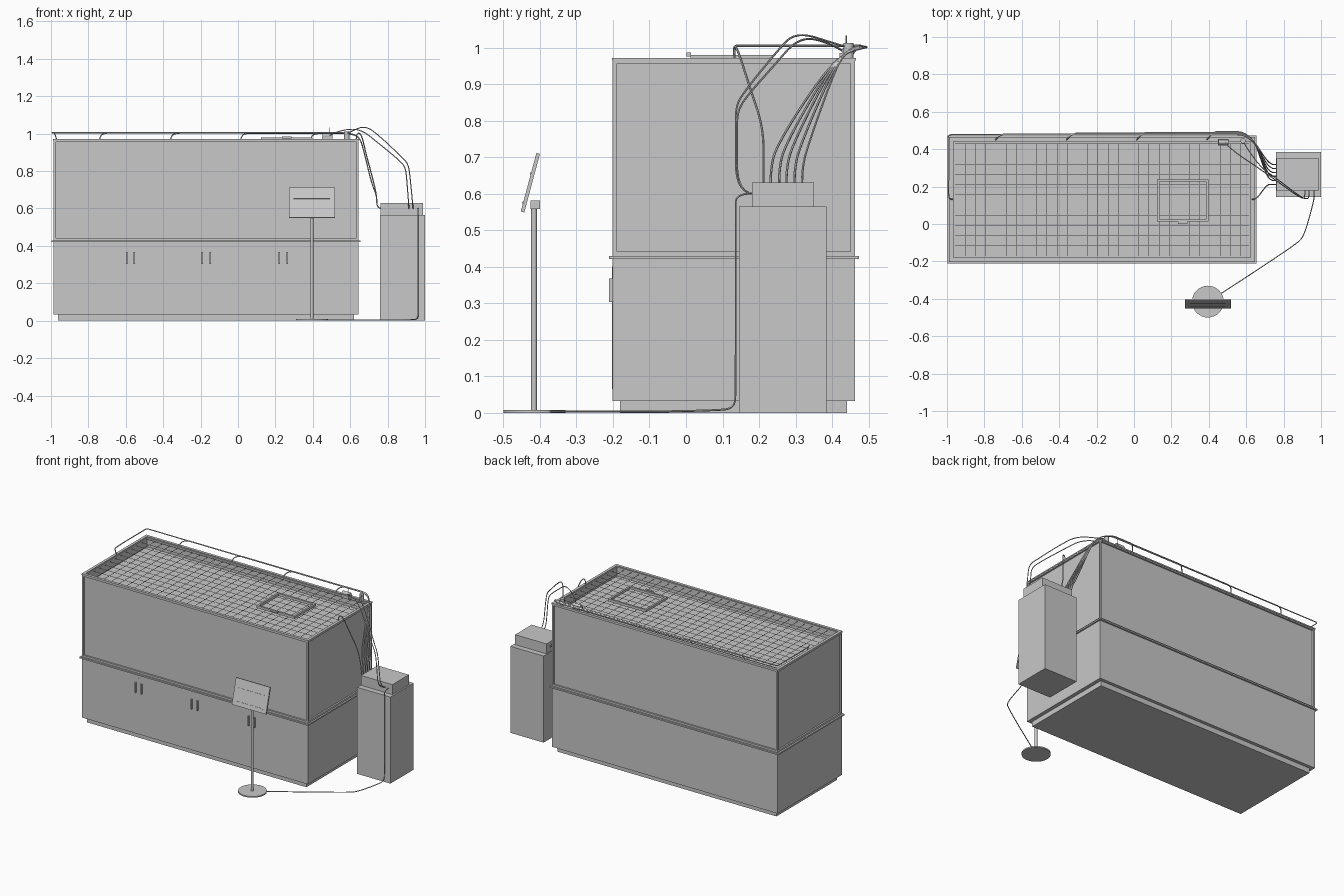
import bpy, bmesh, math
from mathutils import Matrix

if "Cube" in bpy.data.objects:
    bpy.data.objects.remove(bpy.data.objects["Cube"], do_unlink=True)

grey = bpy.data.materials.new("plain grey")
grey.use_nodes = True
colour = (0.58, 0.58, 0.58, 1)
grey.diffuse_color = colour
grey.node_tree.nodes["Principled BSDF"].inputs["Base Color"].default_value = colour


def finish(name, bm):
    mesh = bpy.data.meshes.new(name)
    bm.to_mesh(mesh)
    bm.free()
    mesh.materials.append(grey)
    ob = bpy.data.objects.new(name, mesh)
    bpy.context.collection.objects.link(ob)
    return ob


def add_box(bm, x, y, z):
    size = [b - a for a, b in (x, y, z)]
    mid = [(a + b) / 2 for a, b in (x, y, z)]
    bmesh.ops.create_cube(bm, size=1, matrix=Matrix.Translation(mid) @ Matrix.Diagonal((*size, 1)))


def boxes(name, *parts):
    bm = bmesh.new()
    for part in parts:
        add_box(bm, *part)
    return finish(name, bm)


def frame(name, x, y, z, w):
    # rectangular border lying flat
    (x0, x1), (y0, y1) = x, y
    return boxes(name, (x, (y0, y0 + w), z), (x, (y1 - w, y1), z),
                 ((x0, x0 + w), (y0 + w, y1 - w), z), ((x1 - w, x1), (y0 + w, y1 - w), z))


def cylinder(name, centre, radius, height, axis="Z", sides=32):
    bm = bmesh.new()
    turn = Matrix.Rotation(math.pi / 2, 4, "Y") if axis == "X" else Matrix()
    bmesh.ops.create_cone(bm, cap_ends=True, segments=sides, radius1=radius, radius2=radius,
                          depth=height, matrix=Matrix.Translation(centre) @ turn)
    ob = finish(name, bm)
    shade(ob)
    return ob


def shade(ob):
    bpy.ops.object.select_all(action="DESELECT")
    ob.select_set(True)
    bpy.context.view_layer.objects.active = ob
    bpy.ops.object.shade_smooth_by_angle(angle=math.radians(40))


def tube(name, points, radius=0.0032):
    curve = bpy.data.curves.new(name, "CURVE")
    curve.dimensions = "3D"
    curve.bevel_depth = radius
    curve.bevel_resolution = 1
    curve.resolution_u = 6
    curve.use_fill_caps = True
    spline = curve.splines.new("NURBS")
    spline.points.add(len(points) - 1)
    for p, co in zip(spline.points, points):
        p.co = (*co, 1)
    spline.order_u = 3
    spline.use_endpoint_u = True
    curve.materials.append(grey)
    ob = bpy.data.objects.new(name, curve)
    bpy.context.collection.objects.link(ob)
    bpy.ops.object.select_all(action="DESELECT")
    ob.select_set(True)
    bpy.context.view_layer.objects.active = ob
    bpy.ops.object.convert(target="MESH")
    shade(bpy.context.object)


# cabinet with plinth, ledge, door seam and handles
X, Y = (-0.986, 0.645), (-0.201, 0.462)
boxes("plinth", ((-0.962, 0.621), (-0.181, 0.441), (0, 0.034)))
boxes("cabinet", (X, Y, (0.033, 0.421)))
boxes("ledge", ((-0.997, 0.655), (-0.211, 0.473), (0.421, 0.43)))
boxes("door_seam", ((-0.577, -0.573), (-0.203, -0.2), (0.065, 0.4)))
for i, x in enumerate((-0.575, -0.17, 0.241)):
    boxes(f"door_handles_{i}", *[((x + s - 0.004, x + s + 0.004), (-0.211, -0.2), (0.303, 0.368))
                                 for s in (-0.021, 0.021)])

# tank with recessed side panels and a sunken water surface
bm = bmesh.new()
add_box(bm, X, Y, (0.43, 0.968))
bm.normal_update()
sides = [f for f in bm.faces if abs(f.normal.z) < 0.5]
top = [f for f in bm.faces if f.normal.z > 0.5]
bmesh.ops.inset_individual(bm, faces=sides, thickness=0.017, depth=0)
bmesh.ops.inset_individual(bm, faces=sides, thickness=0.0005, depth=-0.01)
bmesh.ops.inset_individual(bm, faces=top, thickness=0.03, depth=0)
bmesh.ops.inset_individual(bm, faces=top, thickness=0.0005, depth=-0.06)
finish("tank", bm)
frame("tank_rim", (-0.988, 0.647), (-0.203, 0.465), (0.964, 0.972), 0.018)

# wire grille across the tank opening, above the water
step, w = 0.0545, 0.001
gx, gy, gz = (-0.956, 0.615), (-0.171, 0.432), (0.962, 0.964)
bars = [((x - w, x + w), gy, gz) for x in [gx[0] + step * i for i in range(1, 29)]]
bars += [(gx, (y - w, y + w), gz) for y in [gy[0] + step * i for i in range(1, 12)]]
boxes("grille", *bars)

# hatch frame with its handle
frame("hatch_frame", (0.123, 0.398), (0.013, 0.238), (0.964, 0.98), 0.012)
boxes("hatch_handle", ((0.235, 0.285), (0.001, 0.014), (0.975, 0.986)))

# small fittings in the back corner
boxes("pump_block", ((0.45, 0.505), (0.42, 0.455), (0.964, 0.985)))
cylinder("pump_barrel", (0.478, 0.438, 0.99), 0.012, 0.055, "X", 16)
cylinder("pump_spike", (0.49, 0.438, 1.01), 0.002, 0.045, sides=8)
cylinder("inlet_cap", (0.582, 0.445, 0.99), 0.014, 0.045, sides=16)

# side unit
boxes("side_unit", ((0.759, 0.999), (0.145, 0.385), (0, 0.565)))
boxes("side_unit_head", ((0.763, 0.989), (0.18, 0.35), (0.565, 0.63)))

# bundle of feed tubes along the back, each dropping into the tank
for i, (x, y_in) in enumerate(zip((-0.97, -0.74, -0.36, 0.015, 0.39),
                                  (0.318, 0.297, 0.275, 0.255, 0.232))):
    y, z = 0.478 + 0.004 * i, 1.005 - 0.001 * i
    if i == 0:
        start = [(x, 0.133, 0.97), (-0.98, 0.131, z), (-0.994, 0.145, z),
                 (-0.994, 0.44, z), (-0.994, y, z), (-0.95, y, z)]
    else:
        start = [(x, 0.45, 0.97), (x + 0.005, 0.458, 0.995), (x + 0.04, y, z), (x + 0.07, y, z)]
    tube(f"feed_tube_{i}", start + [
        (0.5, y, z), (0.59, y, z), (0.65, 0.43, 0.985), (0.675, 0.25 + y_in * 0.45, 0.9),
        (0.715, y_in + 0.015, 0.73), (0.742, y_in, 0.67), (0.742, y_in, 0.6), (0.77, y_in, 0.6)])
tube("end_tube", [(0.632, 0.133, 0.97), (0.634, 0.13, 1.005), (0.66, 0.14, 1), (0.685, 0.175, 0.89),
                  (0.715, 0.212, 0.78), (0.742, 0.212, 0.67), (0.742, 0.212, 0.6), (0.77, 0.212, 0.6)])

# arched tubes to the front of the side unit
tube("arched_tube_left", [(0.49, 0.43, 0.99), (0.53, 0.39, 1.015), (0.65, 0.31, 1.03),
                          (0.75, 0.24, 0.95), (0.86, 0.16, 0.86), (0.895, 0.14, 0.82),
                          (0.902, 0.14, 0.76), (0.914, 0.14, 0.602), (0.914, 0.185, 0.6)], 0.0028)
tube("arched_tube_right", [(0.582, 0.445, 1), (0.6, 0.41, 1.01), (0.68, 0.3, 1.045),
                           (0.76, 0.245, 0.985), (0.87, 0.16, 0.88), (0.91, 0.136, 0.84),
                           (0.92, 0.136, 0.77), (0.936, 0.136, 0.602), (0.936, 0.185, 0.6)], 0.0028)

# cable along the floor to the sign
tube("floor_cable", [(0.962, 0.185, 0.6), (0.962, 0.136, 0.602), (0.962, 0.136, 0.55),
                     (0.962, 0.136, 0.07), (0.962, 0.134, 0.012), (0.95, 0.08, 0.007),
                     (0.91, -0.06, 0.004), (0.87, -0.11, 0.004), (0.46, -0.375, 0.004)], 0.0028)

# sign on a round foot
cylinder("sign_foot", (0.395, -0.415, 0.004), 0.085, 0.008)
cylinder("sign_post", (0.395, -0.416, 0.283), 0.008, 0.555, sides=16)
boxes("sign_bracket", ((0.383, 0.407), (-0.425, -0.4), (0.558, 0.582)))
panel = boxes("sign_panel", ((-0.123, 0.123), (-0.005, 0.005), (-0.083, 0.083)))
lines = boxes("sign_lines", *[((-0.098, 0.098), (-0.0075, -0.004), (z - 0.003, z + 0.003))
                              for z in (0.024, -0.058)])
for ob in (panel, lines):
    ob.location = (0.395, -0.426, 0.63)
    ob.rotation_euler.x = math.radians(-15)
